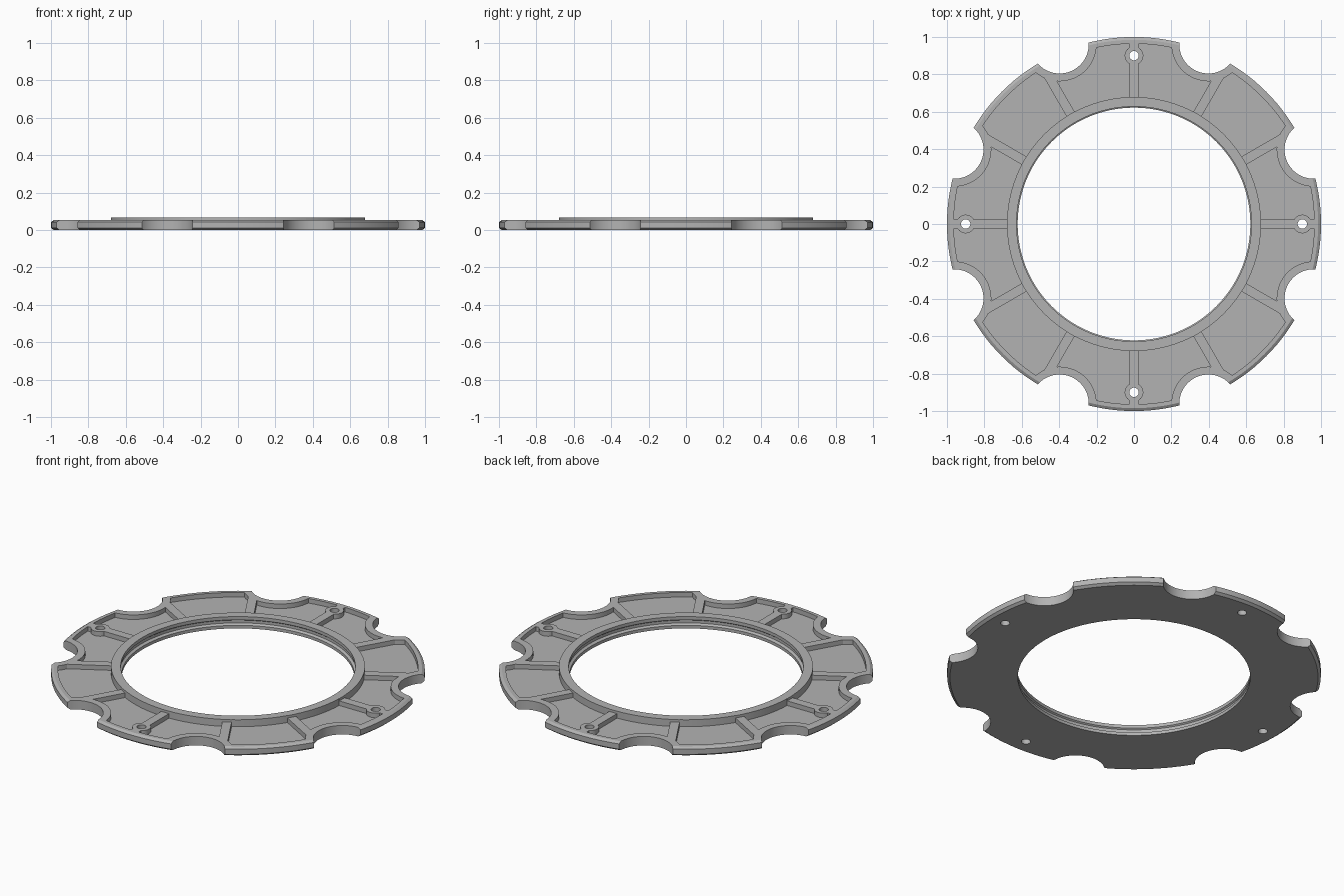
import bpy, bmesh, math
from mathutils import Matrix, Vector

old = bpy.data.objects.get("Cube")
if old:
    bpy.data.objects.remove(old, do_unlink=True)

SEG = 144
TOP, FLOOR, RING_TOP = 0.053, 0.026, 0.067

grey = bpy.data.materials.new("plain grey")
grey.use_nodes = True
grey.diffuse_color = (0.45, 0.45, 0.45, 1)
grey.node_tree.nodes["Principled BSDF"].inputs["Base Color"].default_value = (0.45, 0.45, 0.45, 1)


def make_object(name, bm):
    bmesh.ops.recalc_face_normals(bm, faces=bm.faces)
    mesh = bpy.data.meshes.new(name)
    bm.to_mesh(mesh)
    bm.free()
    mesh.materials.append(grey)
    obj = bpy.data.objects.new(name, mesh)
    bpy.context.collection.objects.link(obj)
    return obj


def lathe(name, profile):
    """Revolve a closed (radius, height) profile about z."""
    bm = bmesh.new()
    rings = []
    for i in range(SEG):
        turn = Matrix.Rotation(math.tau * i / SEG, 3, 'Z')
        rings.append([bm.verts.new(turn @ Vector((r, 0, z))) for r, z in profile])
    n = len(profile)
    for i in range(SEG):
        a, b = rings[i], rings[(i + 1) % SEG]
        for j in range(n):
            k = (j + 1) % n
            bm.faces.new((a[j], b[j], b[k], a[k]))
    return make_object(name, bm)


def cylinders(name, angles, distance, radius, sides):
    """Tall upright cylinders placed around the centre."""
    bm = bmesh.new()
    for a in angles:
        place = Matrix.Rotation(math.radians(a), 4, 'Z') @ Matrix.Translation((distance, 0, 0))
        bmesh.ops.create_cone(bm, cap_ends=True, segments=sides, radius1=radius,
                              radius2=radius, depth=1, matrix=place)
    return make_object(name, bm)


def bars(name, angles, inner, outer, width):
    """Tall radial boxes."""
    bm = bmesh.new()
    for a in angles:
        place = (Matrix.Rotation(math.radians(a), 4, 'Z')
                 @ Matrix.Translation(((inner + outer) / 2, 0, 0))
                 @ Matrix.Diagonal((outer - inner, width, 1, 1)))
        bmesh.ops.create_cube(bm, size=1, matrix=place)
    return make_object(name, bm)


def cut(target, cutter):
    cutter.hide_render = True
    mod = target.modifiers.new("cut", 'BOOLEAN')
    mod.operation = 'DIFFERENCE'
    mod.solver = 'EXACT'
    mod.object = cutter
    bpy.context.view_layer.objects.active = target
    bpy.ops.object.modifier_apply(modifier=mod.name)
    bpy.data.objects.remove(cutter, do_unlink=True)


scallops = [22.5 + 45 * i for i in range(8)]
quarters = [90 * i for i in range(4)]

# Plate with bevelled rim, raised inner ring and stepped bore
plate = lathe("flange_plate", [
    (0.622, 0), (0.985, 0), (1.0, 0.012), (1.0, 0.043), (0.985, TOP),
    (0.68, TOP), (0.68, RING_TOP), (0.628, RING_TOP), (0.628, 0.048),
    (0.636, 0.042), (0.636, 0.026), (0.622, 0.018)])

# Recessed pockets, leaving ribs, scallop walls and screw bosses standing
pockets = lathe("pocket_cutter", [(0.679, FLOOR), (0.964, FLOOR), (0.964, 0.2), (0.679, 0.2)])
cut(pockets, bars("rib_keep", [30 * i for i in range(12)], 0.6, 1.05, 0.05))
cut(pockets, cylinders("scallop_wall_keep", scallops, 1.04, 0.198, 64))
cut(pockets, cylinders("boss_keep", quarters, 0.9, 0.05, 32))
cut(plate, pockets)

# Scalloped edge and screw holes
cut(plate, cylinders("scallop_cutter", scallops, 1.04, 0.156, 64))
cut(plate, cylinders("screw_hole_cutter", quarters, 0.9, 0.025, 32))

# Smooth round walls, crisp edges
bpy.ops.object.select_all(action='DESELECT')
plate.select_set(True)
bpy.context.view_layer.objects.active = plate
bpy.ops.object.shade_smooth_by_angle(angle=math.radians(25))
